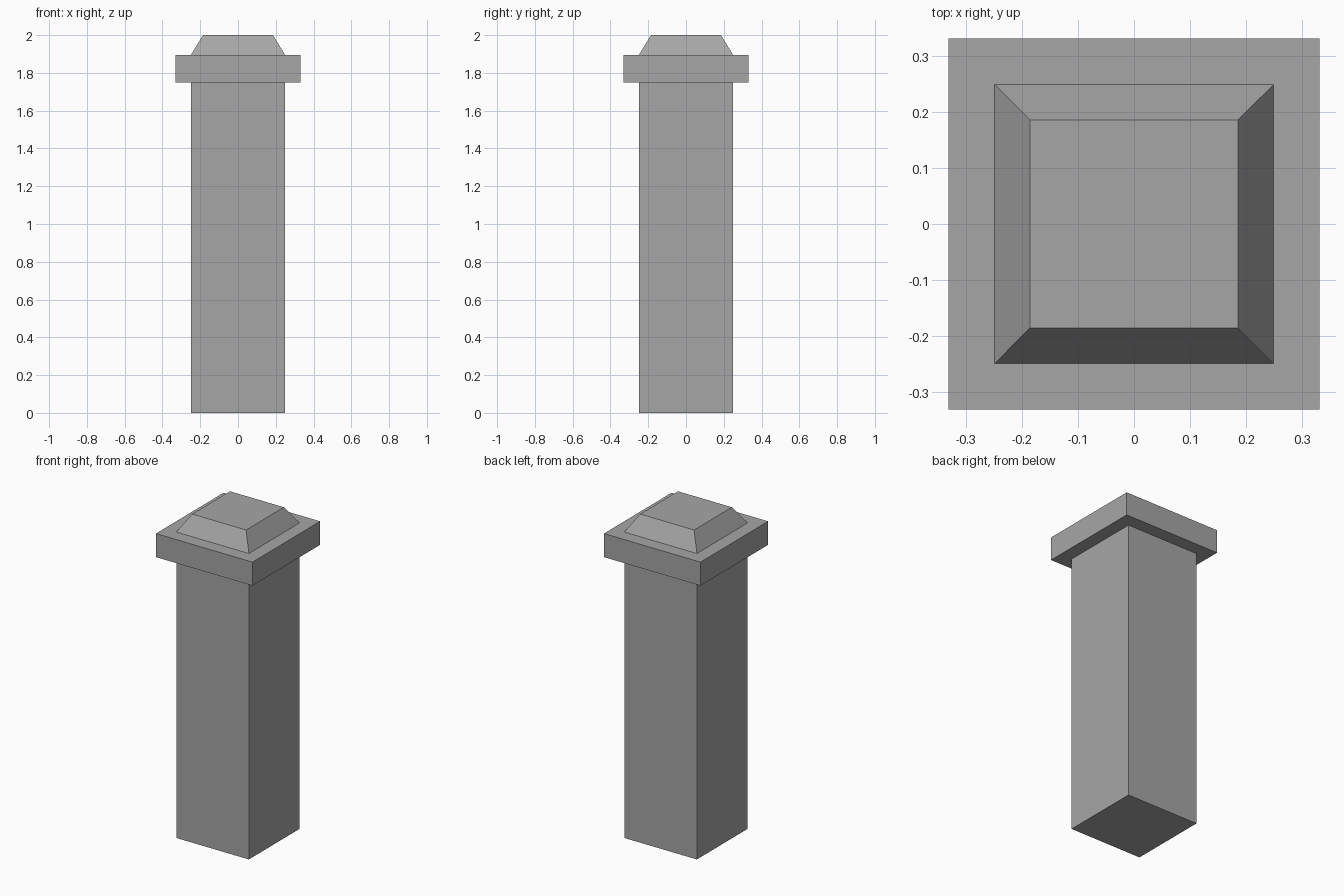
import bpy
import bmesh

cube = bpy.data.objects.get("Cube")
if cube:
    bpy.data.objects.remove(cube, do_unlink=True)

GREY = (0.38, 0.38, 0.38, 1.0)
stone = bpy.data.materials.new("grey stone")
stone.use_nodes = True
stone.diffuse_color = GREY
stone.node_tree.nodes["Principled BSDF"].inputs["Base Color"].default_value = GREY


def square_block(name, bottom, top, half_bottom, half_top):
    """Square block between two heights, with its own half width at each end."""
    bm = bmesh.new()
    bmesh.ops.create_cube(bm, size=2)
    for v in bm.verts:
        upper = v.co.z > 0
        half = half_top if upper else half_bottom
        v.co = (v.co.x * half, v.co.y * half, top if upper else bottom)
    mesh = bpy.data.meshes.new(name)
    bm.to_mesh(mesh)
    bm.free()
    mesh.materials.append(stone)
    obj = bpy.data.objects.new(name, mesh)
    bpy.context.collection.objects.link(obj)
    return obj


# Shaft, overhanging slab and tapered cap
square_block("post_shaft", 0, 1.75, 0.249, 0.249)
square_block("cap_slab", 1.75, 1.896, 0.331, 0.331)
square_block("tapered_cap", 1.896, 2, 0.249, 0.185)
